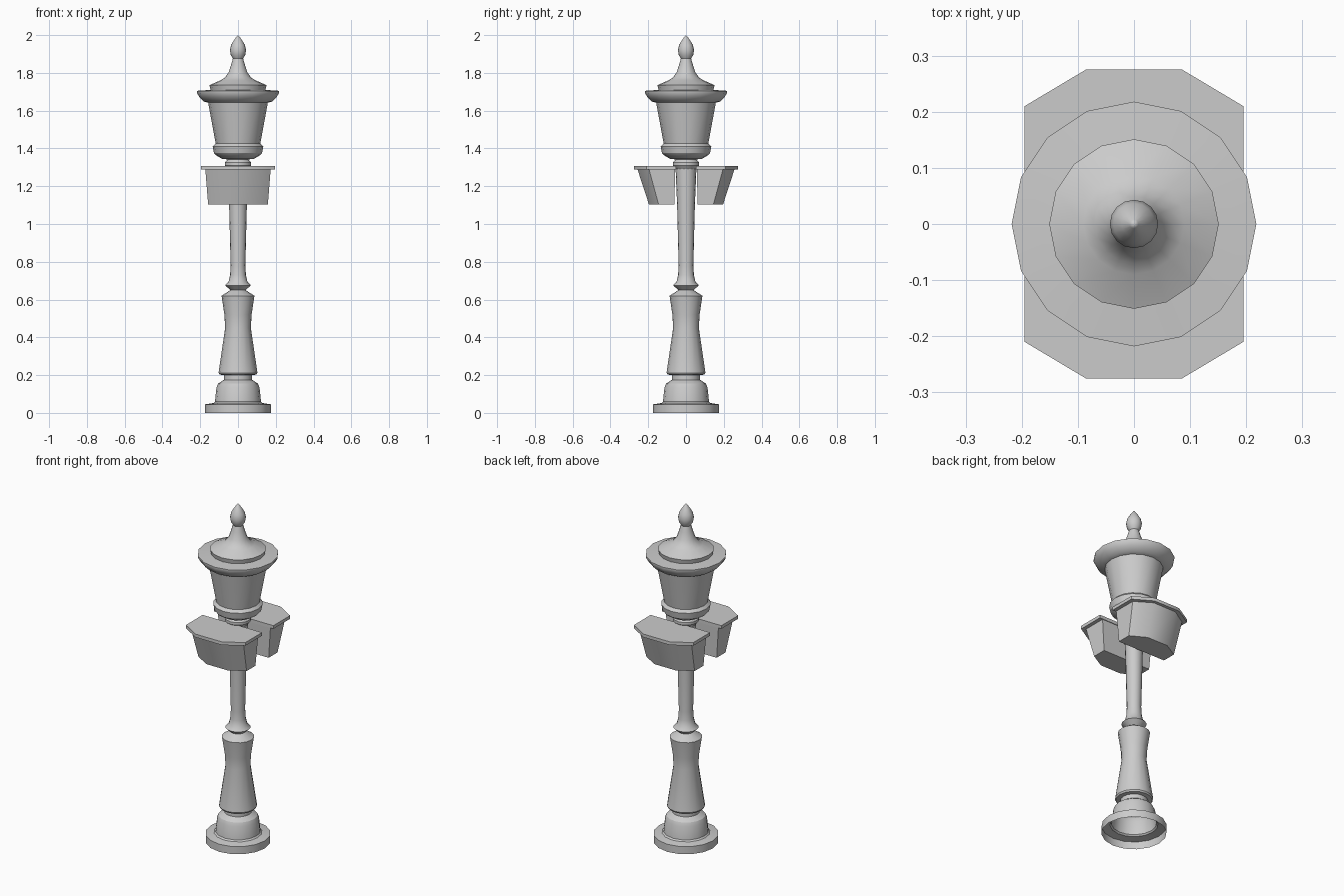
import bpy, bmesh, math

if "Cube" in bpy.data.objects:
    bpy.data.objects.remove(bpy.data.objects["Cube"])


def finish(bm, name, angle):
    bmesh.ops.recalc_face_normals(bm, faces=bm.faces)
    me = bpy.data.meshes.new(name)
    bm.to_mesh(me)
    bm.free()
    ob = bpy.data.objects.new(name, me)
    bpy.context.collection.objects.link(ob)
    bpy.ops.object.select_all(action='DESELECT')
    ob.select_set(True)
    bpy.context.view_layer.objects.active = ob
    bpy.ops.object.shade_smooth_by_angle(angle=math.radians(angle))
    return ob


def lathe(name, profile, sides=16):
    """Revolve (radius, z) points about the z axis; ends stay open."""
    bm = bmesh.new()
    rings = [[bm.verts.new((r * math.cos(2 * math.pi * i / sides),
                            r * math.sin(2 * math.pi * i / sides), z))
              for i in range(sides)] for r, z in profile]
    for a, b in zip(rings, rings[1:]):
        for i in range(sides):
            j = (i + 1) % sides
            bm.faces.new((a[i], a[j], b[j], b[i]))
    bmesh.ops.remove_doubles(bm, verts=bm.verts, dist=1e-5)
    return finish(bm, name, 30)


def loft(bm, sections):
    """Closed solid through half-octagon sections (z, half width, front half width, inner y, side y, outer y)."""
    rings = []
    for z, w, f, yi, ys, yo in sections:
        pts = [(w, yi), (w, ys), (f, yo), (-f, yo), (-w, ys), (-w, yi)]
        rings.append([bm.verts.new((x, y, z)) for x, y in pts])
    for a, b in zip(rings, rings[1:]):
        for i in range(6):
            j = (i + 1) % 6
            bm.faces.new((a[i], a[j], b[j], b[i]))
    bm.faces.new(rings[0])
    bm.faces.new(rings[-1])


# Stepped foot, hollow underneath
lathe("base", [(.176, 0), (.176, .045), (.13, .052), (.122, .06), (.114, .135),
               (.105, .155), (.075, .175), (.075, .2)])

# Waisted pedestal
lathe("pedestal", [(.075, .2), (.098, .203), (.103, .212), (.068, .45),
                   (.072, .52), (.087, .62), (.04, .65)])

# Slender column with flared foot and top collar
lathe("column", [(.04, .65), (.068, .675), (.05, .695), (.042, .73), (.039, .78),
                 (.047, 1.1), (.055, 1.29), (.07, 1.31), (.07, 1.325), (.055, 1.342)])

# Lantern: lower cup, tapered body, wide brim
lathe("lantern", [(.055, 1.342), (.085, 1.345), (.118, 1.365), (.127, 1.375),
                  (.134, 1.41), (.118, 1.425), (.158, 1.642), (.18, 1.648),
                  (.205, 1.672), (.218, 1.695), (.218, 1.705), (.145, 1.71)])

# Roof with concave cone
lathe("roof", [(.145, 1.708), (.151, 1.735), (.09, 1.762), (.07, 1.775),
               (.05, 1.802), (.036, 1.845), (.027, 1.875)])

# Teardrop finial
lathe("finial", [(.025, 1.873), (.038, 1.893), (.043, 1.92), (.037, 1.947),
                 (.022, 1.972), (.008, 1.992), (0, 2.0)])

# Two flower boxes, one each side of the column
for name, turn in (("back_planter", 0), ("front_planter", math.pi)):
    bm = bmesh.new()
    loft(bm, [(1.103, .158, .068, .062, .145, .196),
              (1.29, .173, .076, .057, .196, .257)])
    loft(bm, [(1.288, .195, .086, .053, .21, .275),
              (1.307, .195, .086, .053, .21, .275)])
    ob = finish(bm, name, 35)
    ob.rotation_euler.z = turn
